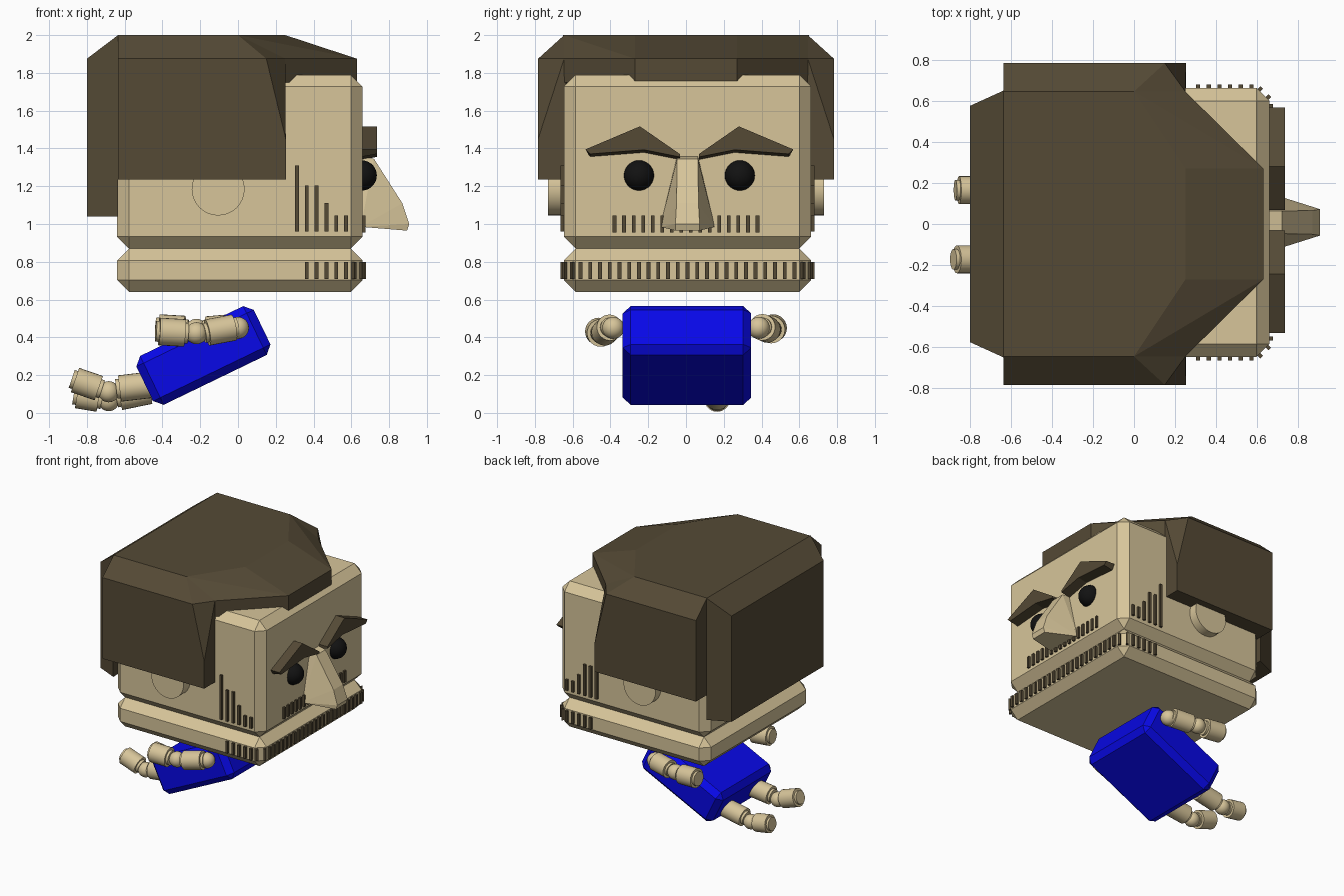
import bpy, bmesh
from math import radians
from mathutils import Vector, Matrix

cube = bpy.data.objects.get("Cube")
if cube:
    bpy.data.objects.remove(cube, do_unlink=True)


def material(name, rgb):
    m = bpy.data.materials.new(name)
    m.use_nodes = True
    m.diffuse_color = (*rgb, 1)
    m.node_tree.nodes["Principled BSDF"].inputs["Base Color"].default_value = (*rgb, 1)
    return m


SKIN = material("sand skin", (0.68, 0.558, 0.323))
HAIR = material("dark brown hair", (0.09, 0.068, 0.036))
BLUE = material("bright blue", (0.003, 0.003, 1.0))
BLACK = material("black", (0.006, 0.006, 0.006))


def finish(name, bm, mat, smooth=False):
    bmesh.ops.recalc_face_normals(bm, faces=bm.faces[:])
    me = bpy.data.meshes.new(name)
    bm.to_mesh(me)
    bm.free()
    me.materials.append(mat)
    ob = bpy.data.objects.new(name, me)
    bpy.context.collection.objects.link(ob)
    if smooth:
        bpy.ops.object.select_all(action='DESELECT')
        ob.select_set(True)
        bpy.context.view_layer.objects.active = ob
        bpy.ops.object.shade_smooth_by_angle(angle=radians(35))
    return ob


def add_box(bm, centre, size, turn=0):
    m = Matrix.Translation(centre) @ Matrix.Rotation(turn, 4, 'Z') @ Matrix.Diagonal((*size, 1))
    bmesh.ops.create_cube(bm, size=1, matrix=m)


def chamfer_box(name, centre, size, bevel, mat, pitch=0):
    bm = bmesh.new()
    add_box(bm, (0, 0, 0), size)
    bmesh.ops.bevel(bm, geom=bm.edges[:], offset=bevel, segments=1, affect='EDGES')
    ob = finish(name, bm, mat)
    ob.location, ob.rotation_euler = centre, (0, pitch, 0)
    return ob


def hull(name, points, mat):
    bm = bmesh.new()
    for p in points:
        bm.verts.new(p)
    res = bmesh.ops.convex_hull(bm, input=bm.verts[:])
    loose = {e for e in res["geom_interior"] if isinstance(e, bmesh.types.BMVert)}
    bmesh.ops.delete(bm, geom=list(loose), context='VERTS')
    bmesh.ops.dissolve_limit(bm, angle_limit=0.01, verts=bm.verts[:], edges=bm.edges[:])
    return finish(name, bm, mat)


def both(points, mid=0.0):
    return [(x, mid + s * y, z) for s in (-1, 1) for x, y, z in points]


def rod(name, a, b, r, mat=SKIN, rim=0.018, sides=24):
    a, b = Vector(a), Vector(b)
    bm = bmesh.new()
    bmesh.ops.create_cone(bm, cap_ends=True, segments=sides, radius1=r, radius2=r, depth=(b - a).length)
    if rim:
        rims = [e for e in bm.edges if abs(e.verts[0].co.z - e.verts[1].co.z) < 1e-4]
        bmesh.ops.bevel(bm, geom=rims, offset=rim, segments=2, affect='EDGES')
    ob = finish(name, bm, mat, True)
    ob.location = (a + b) / 2
    ob.rotation_euler = (b - a).to_track_quat('Z', 'Y').to_euler()


def ball(name, centre, r, mat=SKIN):
    bm = bmesh.new()
    bmesh.ops.create_uvsphere(bm, u_segments=24, v_segments=14, radius=r)
    finish(name, bm, mat, True).location = centre


# Head and jaw
MID = 0.008
chamfer_box("head", (0.01, MID, 1.33), (1.3, 1.31, 0.92), 0.063, SKIN)
chamfer_box("jaw", (0.01, MID, 0.755), (1.3, 1.31, 0.23), 0.063, SKIN)

# Hair: crown with forelock, back panel, side panels
hull("hair_crown", both([(-0.635, 0.645, 2), (0, 0.645, 2), (0.25, 0.27, 2),
                         (-0.635, 0.645, 1.75), (0.25, 0.645, 1.75), (0.63, 0.27, 1.75),
                         (0.25, 0.645, 1.875), (0.63, 0.27, 1.875)]), HAIR)
hull("hair_back", both([(-0.635, 0.65, 2), (-0.8, 0.575, 1.875),
                        (-0.8, 0.575, 1.04), (-0.635, 0.65, 1.04)]), HAIR)
for side, s in (("right", -1), ("left", 1)):
    pts = [(-0.635, 0.645, 2), (0, 0.645, 2), (-0.635, 0.783, 1.875), (0.15, 0.783, 1.875),
           (0.25, 0.645, 1.875), (0.253, 0.783, 1.45), (0.253, 0.783, 1.235),
           (-0.635, 0.783, 1.235), (-0.635, 0.6, 1.235), (0.253, 0.6, 1.235)]
    hull(side + "_hair_panel", [(x, s * y, z) for x, y, z in pts], HAIR)

# Face: ears, eyes, brows, nose
FACE_MID = 0.018
for side, s in (("right", -1), ("left", 1)):
    rod(side + "_ear", (-0.105, s * 0.6, 1.185), (-0.105, s * 0.73, 1.185), 0.14, rim=0, sides=32)
    ball(side + "_eye", (0.655, FACE_MID + s * 0.267, 1.257), 0.08, BLACK)
    outline = [(0.55, 1.395), (0.262, 1.517), (0.05, 1.37), (0.05, 1.337), (0.24, 1.375), (0.525, 1.353)]
    bm = bmesh.new()
    rings = [[bm.verts.new((x, FACE_MID + s * y, z)) for y, z in outline] for x in (0.64, 0.735)]
    for v in rings[1][3:]:
        v.co.z += 0.018
    for ring in rings:
        bm.faces.new(ring)
    for i in range(len(outline)):
        j = (i + 1) % len(outline)
        bm.faces.new((rings[0][i], rings[0][j], rings[1][j], rings[1][i]))
    finish(side + "_eyebrow", bm, HAIR)
hull("nose", both([(0.65, 0.055, 1.36), (0.72, 0.055, 1.345), (0.87, 0.058, 1.11),
                   (0.907, 0.064, 1.0), (0.895, 0.064, 0.965), (0.65, 0.145, 0.985)], MID), SKIN)

# Stubble: rows of thin bars around the mouth and jaw
bm = bmesh.new()
for i in range(16):
    add_box(bm, (0.66, (i - 7.5) * 0.0504, 1.0), (0.03, 0.02, 0.09))
for i in range(23):
    add_box(bm, (0.66, MID + (i - 11) * 0.0515, 0.755), (0.034, 0.02, 0.09))
for s in (-1, 1):
    y = MID + s * 0.655
    for i, top in enumerate((1.31, 1.205, 1.205, 1.11, 1.045, 1.045)):
        add_box(bm, (0.312 + i * 0.052, y, (top + 0.96) / 2), (0.02, 0.034, top - 0.96))
    for i in range(5):
        add_box(bm, (0.364 + i * 0.052, y, 0.755), (0.02, 0.034, 0.09))
    for d in (-0.02, 0.02):
        add_box(bm, (0.63 + d, MID + s * (0.625 - d), 0.755), (0.034, 0.018, 0.09), s * radians(45))
finish("stubble", bm, HAIR)

# Tilted body
chamfer_box("body", (-0.183, 0.005, 0.304), (0.69, 0.68, 0.287), 0.042, BLUE, radians(-25.8))

# Arms: shoulder, upper arm, elbow, forearm
for side, s, z in (("right", -1, 0.422), ("left", 1, 0.44)):
    ball(side + "_shoulder", (0.0, s * 0.385, 0.45), 0.058)
    rod(side + "_upper_arm", (-0.005, s * 0.4, 0.455), (-0.18, s * 0.435, z), 0.07)
    ball(side + "_elbow", (-0.22, s * 0.445, z), 0.058)
    rod(side + "_forearm", (-0.265, s * 0.45, z), (-0.435, s * 0.463, z + 0.01), 0.073)

# Legs: thigh, knee, shin, each at its own height
for side, y, hip, knee, shin, foot, end in (("right", -0.172, 0.15, 0.112, 0.125, 0.18, -0.88),
                                            ("left", 0.165, 0.12, 0.065, 0.07, 0.095, -0.87)):
    rod(side + "_thigh", (-0.45, y, hip), (-0.645, y, knee + 0.015), 0.07)
    ball(side + "_knee", (-0.685, y, knee), 0.056)
    rod(side + "_shin", (-0.72, y, shin), (end, y, foot), 0.068)
